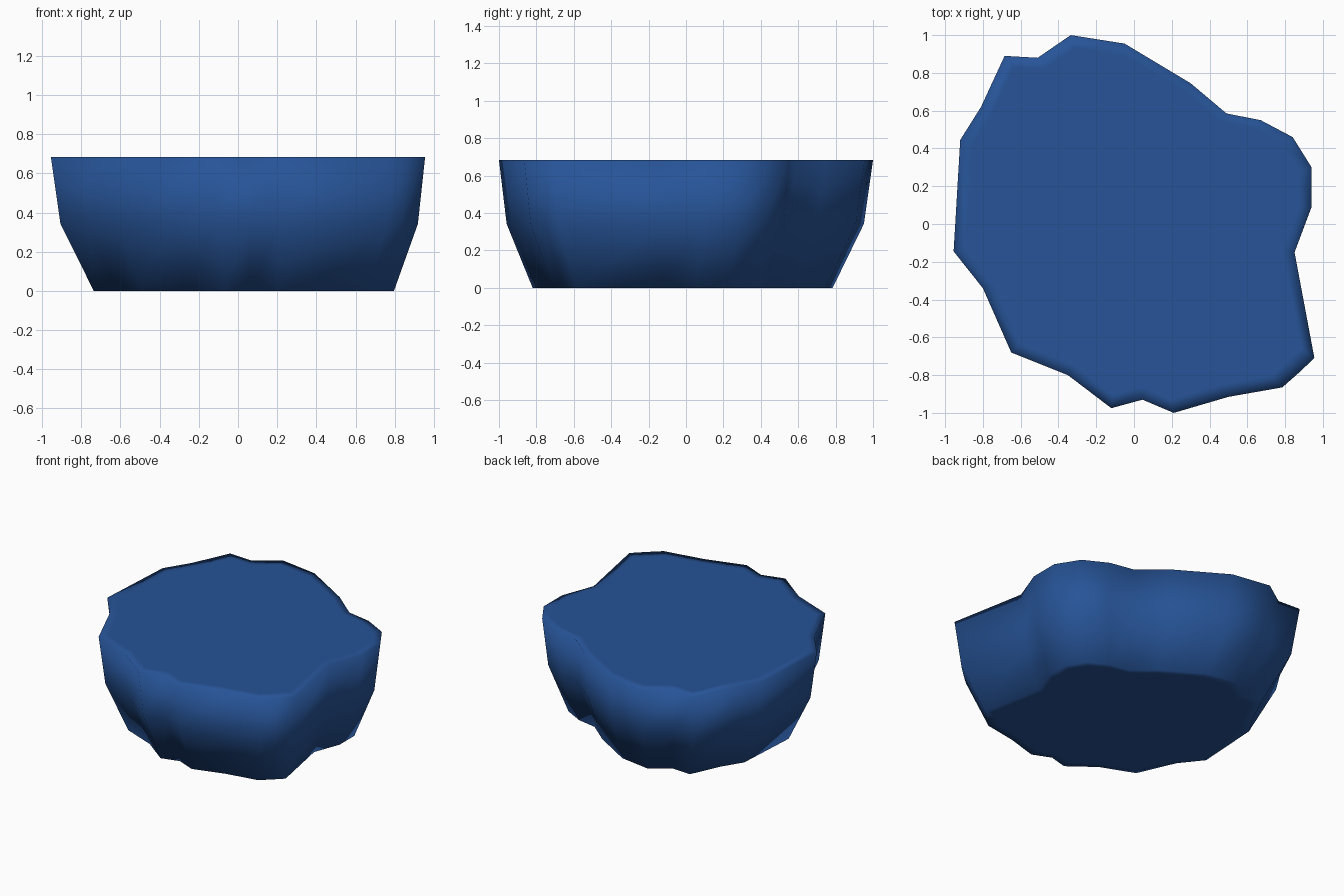
import bpy, bmesh

if "Cube" in bpy.data.objects:
    bpy.data.objects.remove(bpy.data.objects["Cube"])

# Rim outline of the rock slab, seen from above (counter-clockwise)
OUTLINE = [
    (0.94, 0.09), (0.94, 0.30), (0.84, 0.46), (0.67, 0.55), (0.49, 0.585),
    (0.30, 0.745), (-0.05, 0.955), (-0.335, 1.0), (-0.51, 0.88), (-0.685, 0.89),
    (-0.81, 0.62), (-0.92, 0.445), (-0.955, -0.145), (-0.80, -0.34),
    (-0.65, -0.68), (-0.35, -0.80), (-0.12, -0.975), (0.045, -0.93),
    (0.21, -1.0), (0.50, -0.915), (0.785, -0.865), (0.87, -0.79),
    (0.955, -0.71), (0.85, -0.15),
]

# Rings from underside to top: scale, x shift, y shift, height
RINGS = [
    (0.74, 0.03, -0.02, 0.0),       # underside inner loop
    (0.802, 0.03, -0.018, 0.0),     # foot
    (0.955, 0.006, -0.004, 0.342),  # shoulder
    (1.0, 0.0, 0.0, 0.684),         # rim
    (0.93, 0.0, 0.0, 0.684),        # top inner loop
]

blue = bpy.data.materials.new("blue")
blue.diffuse_color = (0.020, 0.088, 0.31, 1.0)
blue.use_nodes = True
blue.node_tree.nodes["Principled BSDF"].inputs["Base Color"].default_value = blue.diffuse_color

# Loft the outline through the rings and cap both ends
bm = bmesh.new()
loops = [[bm.verts.new((x * s + dx, y * s + dy, z)) for x, y in OUTLINE]
         for s, dx, dy, z in RINGS]
n = len(OUTLINE)
for lower, upper in zip(loops, loops[1:]):
    for i in range(n):
        j = (i + 1) % n
        bm.faces.new((lower[i], lower[j], upper[j], upper[i]))
bm.faces.new(list(reversed(loops[0])))
bm.faces.new(loops[-1])
for face in bm.faces:
    face.smooth = True
mesh = bpy.data.meshes.new("rock_slab")
bm.to_mesh(mesh)
bm.free()
mesh.materials.append(blue)
slab = bpy.data.objects.new("rock_slab", mesh)
bpy.context.collection.objects.link(slab)
